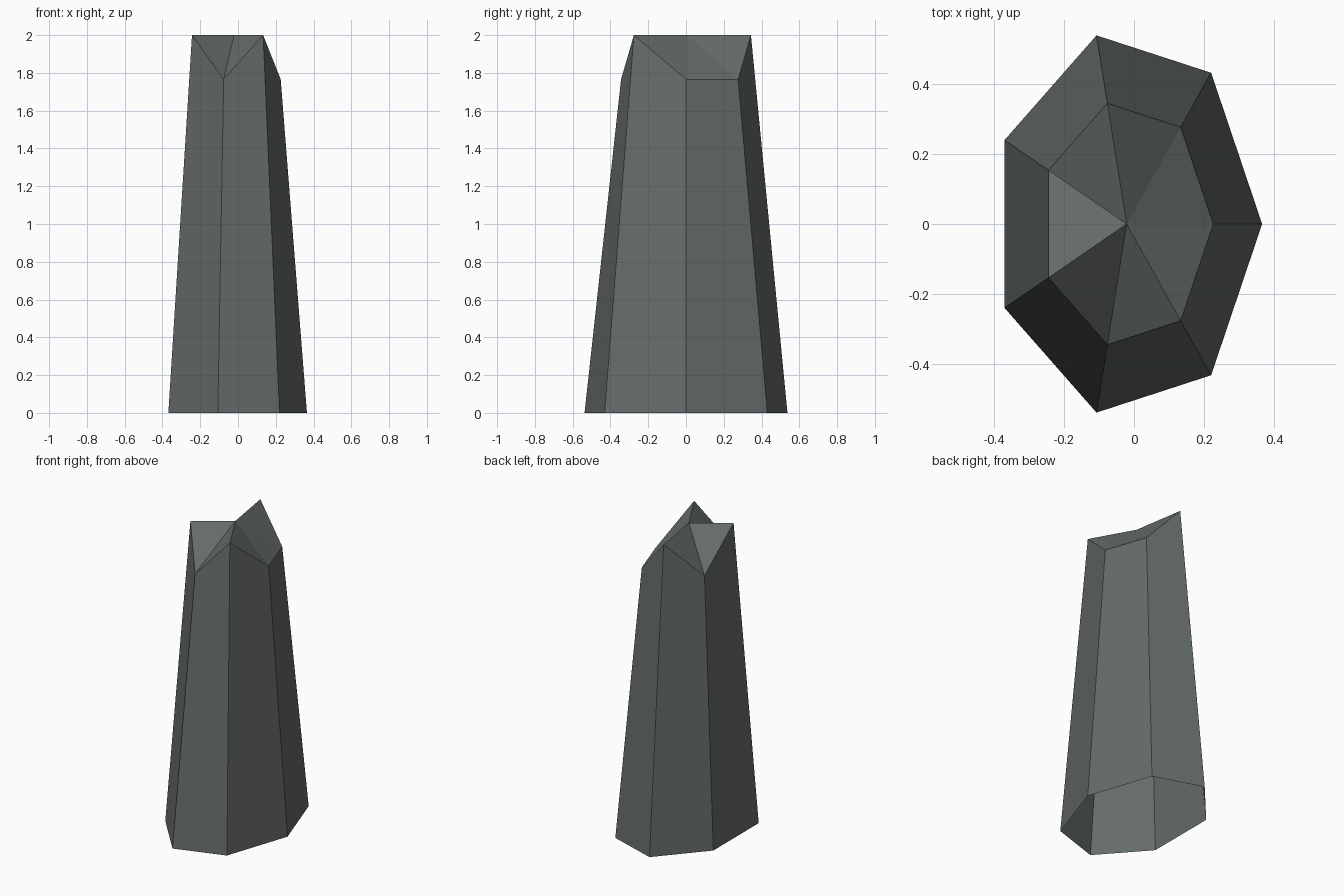
import bpy, bmesh, math

if "Cube" in bpy.data.objects:
    bpy.data.objects.remove(bpy.data.objects["Cube"])

SIDES = 7
RX, RY, CX = 0.386, 0.551, -0.021   # base ellipse and its centre offset
TAPER = 0.64
HIGH, LOW = 2.0, 1.766
RIM = [LOW, LOW, HIGH, LOW, HIGH, LOW, HIGH]   # jagged top heights

bm = bmesh.new()


def ring(scale, heights):
    verts = []
    for i, z in enumerate(heights):
        a = 2 * math.pi * i / SIDES
        verts.append(bm.verts.new((CX + RX * scale * math.cos(a),
                                   RY * scale * math.sin(a), z)))
    return verts


# tapered walls (open underneath) and a broken fan-shaped top
base = ring(1.0, [0.0] * SIDES)
top = ring(TAPER, RIM)
centre = bm.verts.new((CX, 0, HIGH))
for i in range(SIDES):
    j = (i + 1) % SIDES
    bm.faces.new((base[i], base[j], top[j], top[i]))
    bm.faces.new((centre, top[i], top[j]))

mesh = bpy.data.meshes.new("stone_pillar")
bm.to_mesh(mesh)
bm.free()
pillar = bpy.data.objects.new("stone_pillar", mesh)
bpy.context.collection.objects.link(pillar)

# dark grey-green stone
mat = bpy.data.materials.new("stone")
mat.diffuse_color = (0.13, 0.15, 0.14, 1)
mat.use_nodes = True
mat.node_tree.nodes["Principled BSDF"].inputs["Base Color"].default_value = mat.diffuse_color
mesh.materials.append(mat)
